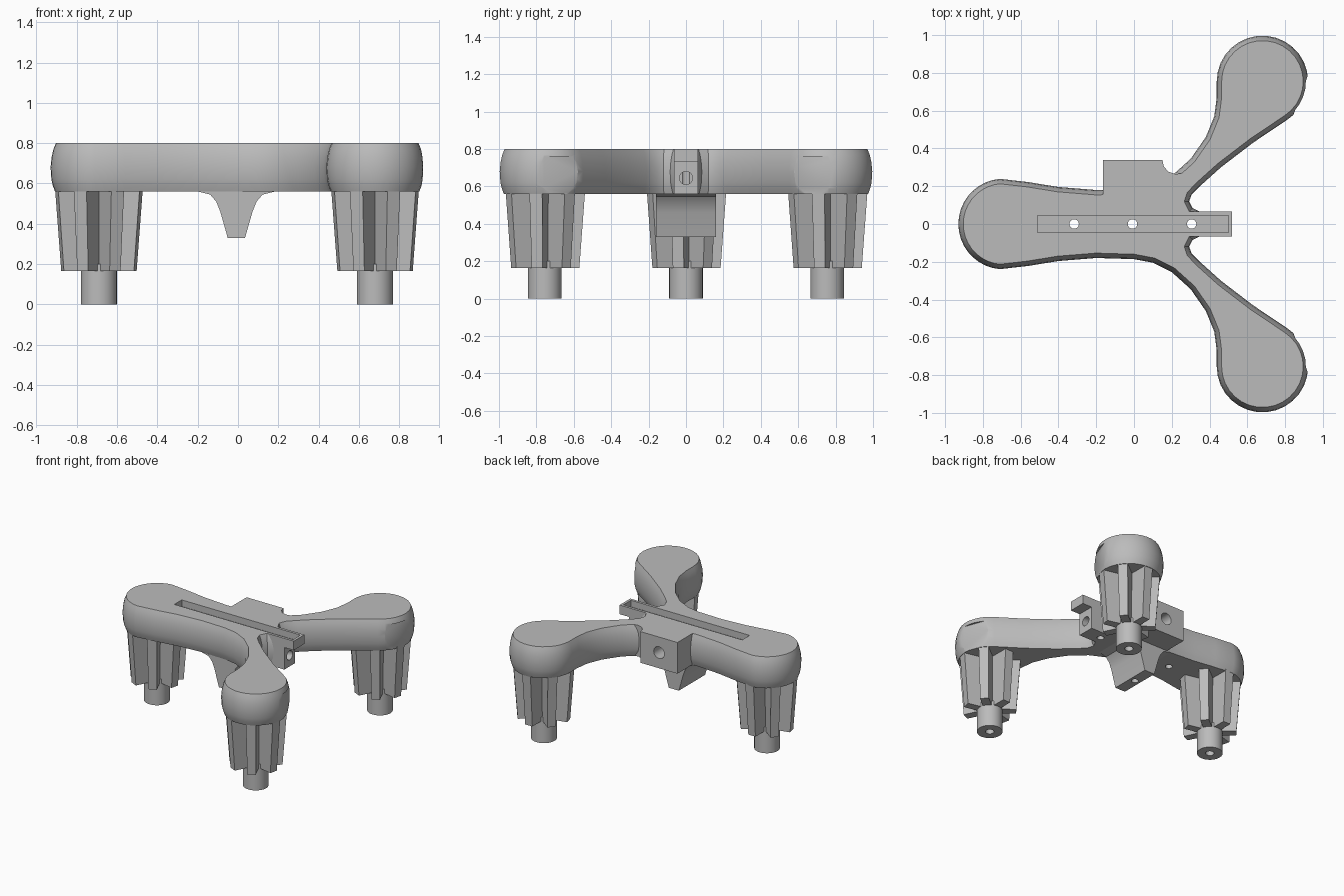
import bpy, bmesh, math
from mathutils import Vector, Matrix

cube = bpy.data.objects.get("Cube")
if cube:
    bpy.data.objects.remove(cube, do_unlink=True)

grey = bpy.data.materials.new("plain_grey")
grey.use_nodes = True
colour = (0.5, 0.5, 0.5, 1)
grey.diffuse_color = colour
grey.node_tree.nodes["Principled BSDF"].inputs["Base Color"].default_value = colour


def add(name, bm):
    bmesh.ops.recalc_face_normals(bm, faces=bm.faces)
    mesh = bpy.data.meshes.new(name)
    bm.to_mesh(mesh)
    bm.free()
    mesh.materials.append(grey)
    ob = bpy.data.objects.new(name, mesh)
    bpy.context.collection.objects.link(ob)
    return ob


def loft(name, rings):
    """Skin a stack of equal closed rings and cap both ends."""
    bm = bmesh.new()
    rows = [[bm.verts.new(p) for p in ring] for ring in rings]
    n = len(rows[0])
    for low, high in zip(rows, rows[1:]):
        for i in range(n):
            j = (i + 1) % n
            bm.faces.new((low[i], low[j], high[j], high[i]))
    bm.faces.new(rows[0][::-1])
    bm.faces.new(rows[-1])
    return add(name, bm)


def prism(name, pts, z0, z1):
    return loft(name, [[(x, y, z) for x, y in pts] for z in (z0, z1)])


def box(name, x0, x1, y, z0, z1):
    return prism(name, [(x0, -y), (x1, -y), (x1, y), (x0, y)], z0, z1)


def cylinder(name, centre, radius, length, axis="Z", sides=24):
    bm = bmesh.new()
    turn = {"X": Matrix.Rotation(math.pi / 2, 4, "Y"),
            "Y": Matrix.Rotation(math.pi / 2, 4, "X"), "Z": Matrix()}[axis]
    bmesh.ops.create_cone(bm, cap_ends=True, segments=sides, radius1=radius, radius2=radius,
                          depth=length, matrix=Matrix.Translation(centre) @ turn)
    return add(name, bm)


def cut(parts, cutters):
    """Subtract the cutters from every part and bake the result."""
    for ob in parts:
        for c in cutters:
            mod = ob.modifiers.new("cut", "BOOLEAN")
            mod.operation, mod.solver, mod.object = "DIFFERENCE", "EXACT", c
        deps = bpy.context.evaluated_depsgraph_get()
        mesh = bpy.data.meshes.new_from_object(ob.evaluated_get(deps))
        ob.modifiers.clear()
        ob.data = mesh
    for c in cutters:
        bpy.data.objects.remove(c, do_unlink=True)


def arc(cx, cy, r, a0, a1, n):
    angles = [math.radians(a0 + (a1 - a0) * i / n) for i in range(n + 1)]
    return [(cx + r * math.cos(a), cy + r * math.sin(a)) for a in angles]


def inset(pts, d):
    out = []
    for i, p in enumerate(pts):
        a, b, c = Vector(pts[i - 1]), Vector(p), Vector(pts[(i + 1) % len(pts)])
        t = ((b - a).normalized() + (c - b).normalized()).normalized()
        out.append((p[0] - t.y * d, p[1] + t.x * d))
    return out


FEET = [(-0.69, 0), (0.68, 0.755), (0.68, -0.755)]
BOTTOM, TOP = 0.56, 0.80

# Three-armed body: half an outline, mirrored, with bulging sides
half = arc(-0.69, 0, 0.24, 180, 265, 9)
half += [(-0.56, -0.222), (-0.4, -0.196), (-0.2, -0.18), (0, -0.186), (0.1, -0.205), (0.2, -0.255),
         (0.3, -0.345), (0.38, -0.46), (0.425, -0.57), (0.438, -0.67)]
half += arc(0.68, -0.755, 0.242, 180, 418, 20)
half += [(0.63, -0.43), (0.46, -0.30), (0.36, -0.21), (0.305, -0.155), (0.292, -0.12),
         (0.31, -0.085), (0.36, -0.06)]
outline = half + [(x, -y) for x, y in half[:0:-1]]
levels = [(BOTTOM, 0.022), (0.59, 0.011), (0.62, 0.004), (0.68, 0), (0.73, 0.005),
          (0.77, 0.014), (TOP, 0.026)]
body = loft("body", [[(x, y, z) for x, y in inset(outline, d)] for z, d in levels])

# Side block with a filleted corner
side_block = prism("side_block", [(-0.165, 0), (0.2, 0), (0.26, 0.27), (0.22, 0.264), (0.18, 0.278),
                                  (0.158, 0.305), (0.15, 0.34), (-0.165, 0.34)], BOTTOM, TOP)

# Rail nose with an overhanging lip
rail_lip = box("rail_lip", 0.2, 0.52, 0.065, 0.73, TOP)
rail_nose = box("rail_nose", 0.2, 0.44, 0.065, BOTTOM, 0.731)

# Flared prong under the middle
flare = [(0.19, 0.56), (0.13, 0.545), (0.1, 0.51), (0.08, 0.46), (0.043, 0.33)]
section = [(-0.008 - x, z) for x, z in flare] + [(-0.008 + x, z) for x, z in flare[::-1]]
prong = loft("prong", [[(x, y, z) for x, z in section] for y in (-0.16, 0.16)])

# Flats shaved off the ends of the two splayed arms
flats = []
for x, y in FEET[1:]:
    side = math.copysign(1, y)
    flat = box("flat_cutter", 0.215, 0.4, 0.3, 0.5, 0.76)
    flat.data.transform(Matrix.Translation((x, y, 0)) @ Matrix.Rotation(-side * math.radians(20), 4, "Z"))
    flats.append(flat)
cut([body], flats)

# Top slot, three through holes, and the two sideways sockets
cutters = [box("slot_cutter", -0.51, 0.5, 0.045, 0.75, 0.9)]
cutters += [cylinder("hole_cutter", (x, 0, 0.5), 0.025, 1) for x in (-0.317, -0.008, 0.305)]
cutters.append(cylinder("nose_socket_cutter", (0.44, 0, 0.645), 0.035, 0.3, "X"))
cutters.append(cylinder("side_socket_cutter", (-0.008, 0.34, 0.68), 0.045, 0.3, "Y"))
core = [body, side_block, rail_lip, rail_nose, prong]
cut(core, cutters)

# Ribbed, tapered legs with hollow pegs
RIBS = 7
star = []
for k in range(RIBS):
    a = math.pi / 2 + k * math.tau / RIBS
    v = a - math.pi / RIBS
    star.append((0.085 * math.cos(v), 0.085 * math.sin(v)))
    for w in (-0.035, 0.035):
        star.append((0.215 * math.cos(a) - w * math.sin(a), 0.215 * math.sin(a) + w * math.cos(a)))

smooth = core[:]
for name, (fx, fy) in zip(("left_end", "rear", "front"), FEET):
    loft(name + "_leg", [[(fx + x * s, fy + y * s, z) for x, y in star]
                         for z, s in ((0.165, 0.86), (BOTTOM + 0.01, 1))])
    peg = cylinder(name + "_peg", (fx, fy, 0.1), 0.09, 0.2)
    cut([peg], [cylinder("peg_hole_cutter", (fx, fy, 0), 0.03, 0.3)])
    smooth.append(peg)

# Smooth the rounded parts, keeping hard edges
for ob in bpy.context.view_layer.objects:
    ob.select_set(ob in smooth)
bpy.context.view_layer.objects.active = body
bpy.ops.object.shade_smooth_by_angle(angle=math.radians(30))
